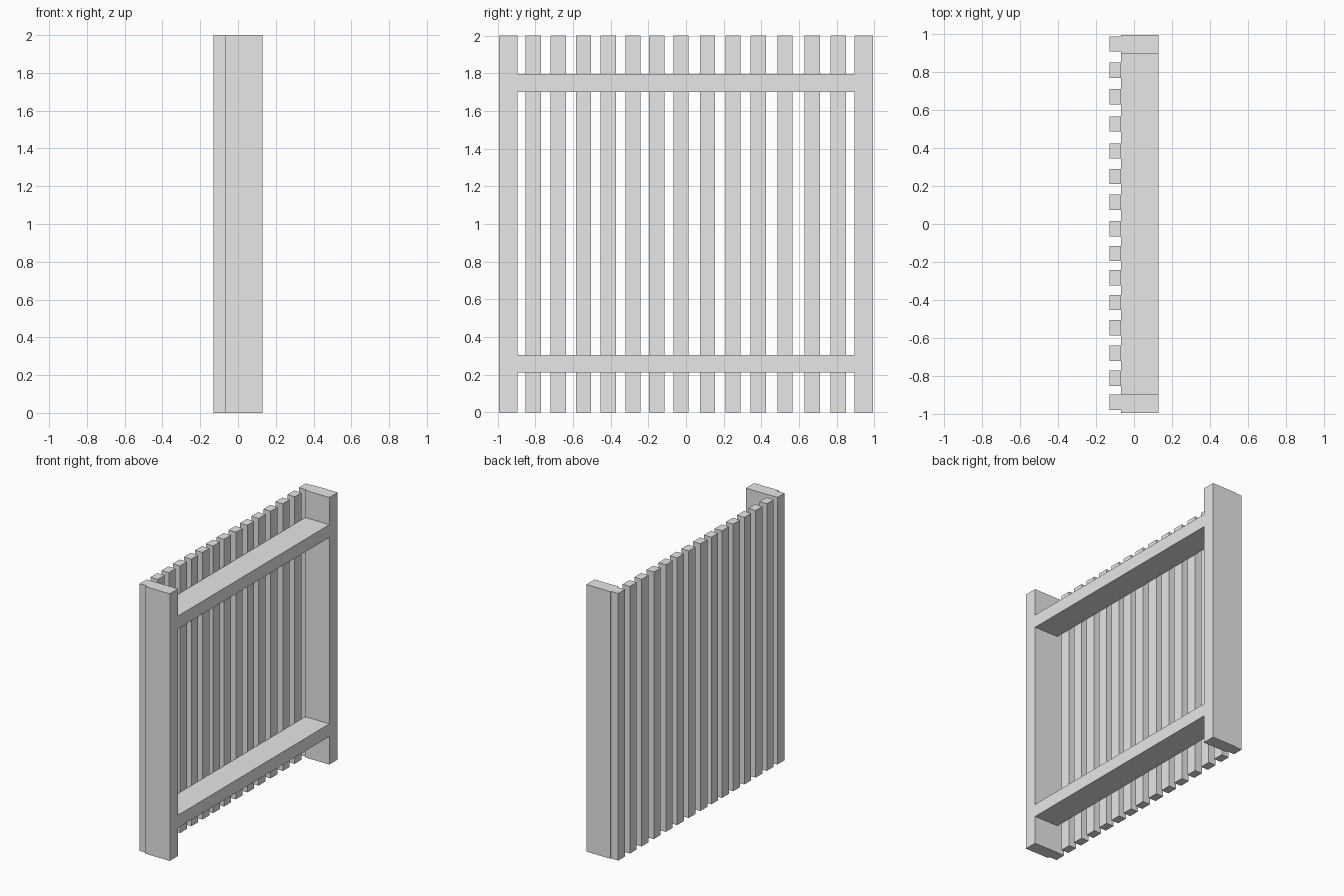
import bpy

cube = bpy.data.objects.get("Cube")
if cube:
    bpy.data.objects.remove(cube, do_unlink=True)

# Single plain grey
GREY = (0.8, 0.8, 0.8, 1.0)
grey = bpy.data.materials.new("light_grey")
grey.use_nodes = True
grey.diffuse_color = GREY
grey.node_tree.nodes["Principled BSDF"].inputs["Base Color"].default_value = GREY


def box(name, x, y, z):
    """Box spanning the (low, high) ranges on each axis."""
    spans = (x, y, z)
    bpy.ops.mesh.primitive_cube_add(size=1, location=[(a + b) / 2 for a, b in spans])
    obj = bpy.context.object
    obj.name = name
    obj.scale = [b - a for a, b in spans]
    bpy.ops.object.transform_apply(location=False, rotation=False, scale=True)
    obj.data.materials.append(grey)
    return obj


HEIGHT = 2.0
FRAME_X = (-0.069, 0.13)
SLAT_X = (-0.13, -0.069)
POST_OUT, POST_IN = 0.993, 0.895
SLAT_WIDTH = 0.081

# Upright end posts
box("front_post", FRAME_X, (-POST_OUT, -POST_IN), (0, HEIGHT))
box("back_post", FRAME_X, (POST_IN, POST_OUT), (0, HEIGHT))

# Horizontal rails, flush with the posts
box("lower_rail", FRAME_X, (-POST_IN, POST_IN), (0.21, 0.305))
box("upper_rail", FRAME_X, (-POST_IN, POST_IN), (1.70, 1.796))

# Slightly uneven row of slats
slat_centres = (-0.937, -0.811, -0.679, -0.545, -0.413, -0.282, -0.155, -0.026,
                0.114, 0.25, 0.384, 0.526, 0.67, 0.809, 0.947)
for i, c in enumerate(slat_centres):
    box(f"slat_{i + 1}", SLAT_X, (c - SLAT_WIDTH / 2, c + SLAT_WIDTH / 2), (0, HEIGHT))
